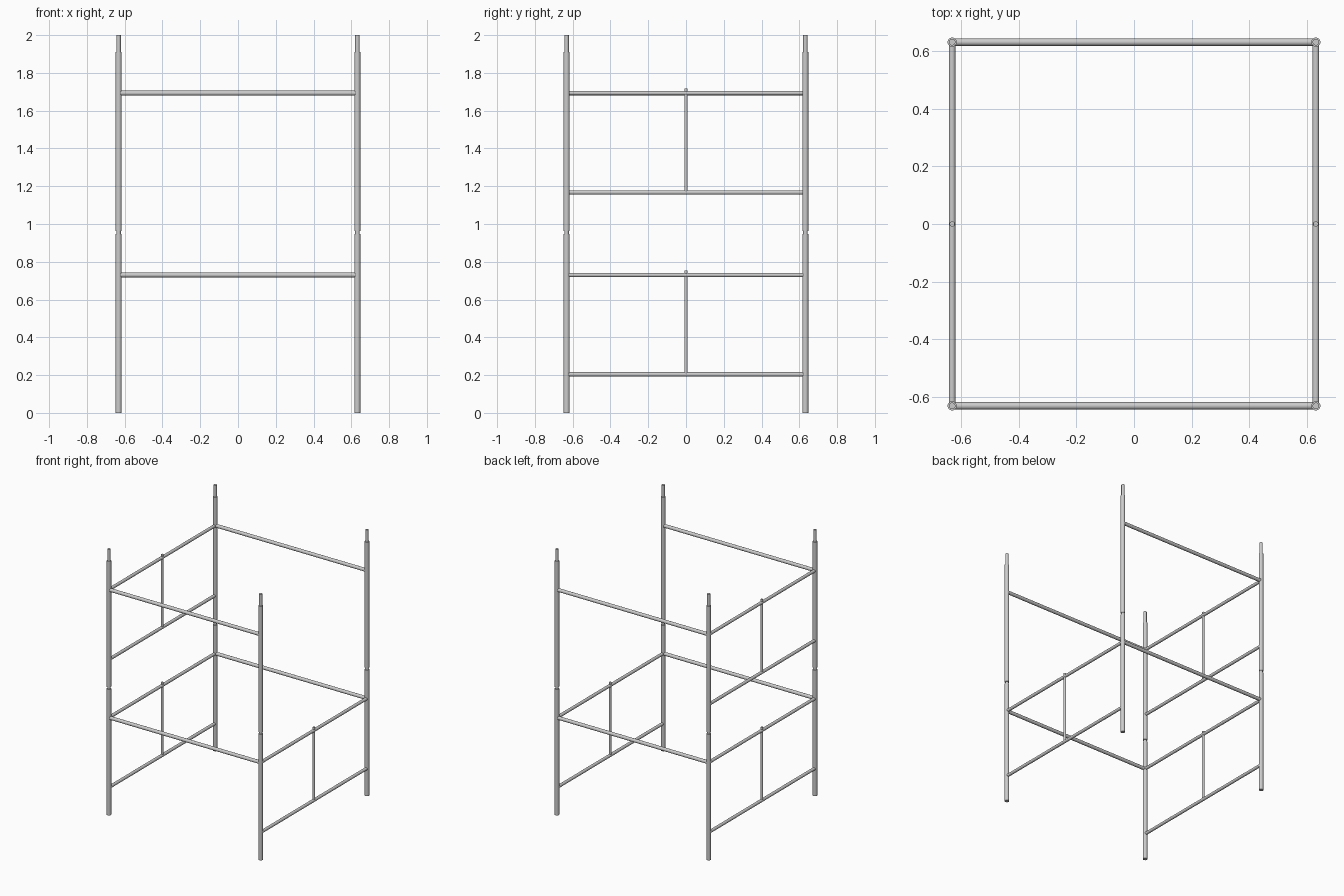
import bpy, math
from mathutils import Vector

if "Cube" in bpy.data.objects:
    bpy.data.objects.remove(bpy.data.objects["Cube"])

HALF = 0.632      # post axis offset from centre
LEVEL = 0.963     # height of one scaffold storey


def tube(name, a, b, r, sides=20):
    """Smooth round bar between two points."""
    a, b = Vector(a), Vector(b)
    d = b - a
    bpy.ops.mesh.primitive_cylinder_add(vertices=sides, radius=r, depth=d.length,
                                        location=(a + b) / 2)
    ob = bpy.context.object
    ob.rotation_euler = d.to_track_quat('Z', 'Y').to_euler()
    ob.name = name
    bpy.ops.object.shade_smooth_by_angle(angle=math.radians(40))
    return ob


def post(x, y, z):
    # main tube with the narrower coupling pin on top
    tube("post", (x, y, z), (x, y, z + 0.948), 0.016)
    tube("coupling_pin", (x, y, z + 0.94), (x, y, z + 1.037), 0.0115)


def side_frame(x, z):
    # two horizontal rails joined by a central upright
    for name, h in (("frame_lower_rail", 0.204), ("frame_upper_rail", 0.730)):
        tube(name, (x, -HALF, z + h), (x, HALF, z + h), 0.0115)
    tube("frame_upright", (x, 0, z + 0.204), (x, 0, z + 0.754), 0.009)


for level in (0, 1):
    z = level * LEVEL
    # corner posts
    for sx in (-1, 1):
        for sy in (-1, 1):
            post(sx * HALF, sy * HALF, z)
    # cross bars on front and back
    for sy in (-1, 1):
        tube("cross_bar", (-HALF, sy * HALF, z + 0.730),
             (HALF, sy * HALF, z + 0.730), 0.013)
    # left frame on both storeys, right frame only on the lower one
    side_frame(-HALF, z)
    if level == 0:
        side_frame(HALF, z)
